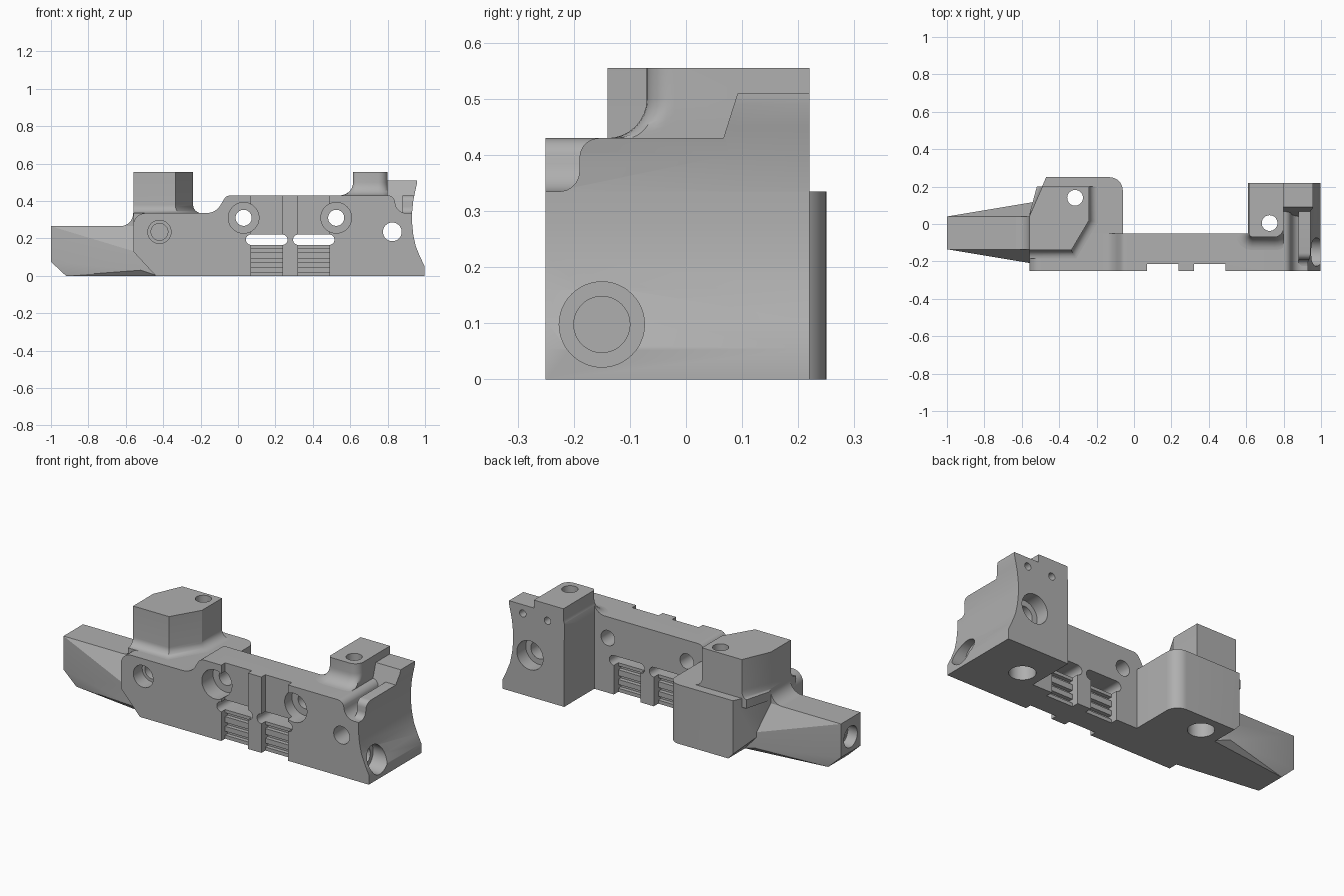
import bpy, bmesh, math
from mathutils import Vector

cube = bpy.data.objects.get("Cube")
if cube:
    bpy.data.objects.remove(cube, do_unlink=True)

grey = bpy.data.materials.new("plain_grey")
grey.use_nodes = True
GREY = (0.43, 0.43, 0.43, 1)
grey.diffuse_color = GREY
grey.node_tree.nodes["Principled BSDF"].inputs["Base Color"].default_value = GREY

parts, cutters = [], []


def add_object(name, bm, cut):
    bmesh.ops.recalc_face_normals(bm, faces=bm.faces)
    mesh = bpy.data.meshes.new(name)
    bm.to_mesh(mesh)
    bm.free()
    mesh.materials.append(grey)
    ob = bpy.data.objects.new(name, mesh)
    bpy.context.scene.collection.objects.link(ob)
    ob.hide_render = cut
    (cutters if cut else parts).append(ob)
    return ob


def place(axis, u, v, w):
    return {"x": (w, u, v), "y": (u, w, v), "z": (u, v, w)}[axis]


def prism(name, pts, axis, a, b, cut=False):
    """Extrude a flat outline along an axis from a to b."""
    bm = bmesh.new()
    face = bm.faces.new([bm.verts.new(place(axis, u, v, a)) for u, v in pts])
    out = bmesh.ops.extrude_face_region(bm, geom=[face])
    move = Vector(place(axis, 0, 0, b - a))
    bmesh.ops.translate(bm, vec=move, verts=[g for g in out["geom"] if isinstance(g, bmesh.types.BMVert)])
    return add_object(name, bm, cut)


def arc(cu, cv, r, start, end, n=8):
    angles = [math.radians(start + (end - start) * i / n) for i in range(n + 1)]
    return [(cu + r * math.cos(t), cv + r * math.sin(t)) for t in angles]


def hole(axis, u, v, r, a, b):
    prism("hole_cutter", arc(u, v, r, 0, 352.5, 47), axis, a, b, True)


def box_cut(x0, x1, y0, y1, z0, z1):
    prism("box_cutter", [(x0, y0), (x1, y0), (x1, y1), (x0, y1)], "z", z0, z1, True)


def grow(pts, d):
    """Offset a counter-clockwise outline outwards with mitred corners."""
    res = []
    for i, p in enumerate(pts):
        p, q, s = Vector(p), Vector(pts[i - 1]), Vector(pts[(i + 1) % len(pts)])
        e, f = (p - q).normalized(), (s - p).normalized()
        n1, n2 = Vector((e.y, -e.x)), Vector((f.y, -f.x))
        m = p + (n1 + n2) * d / (1 + n1.dot(n2))
        res.append((m.x, m.y))
    return res


def flared(name, pts, z0, z1, r, limit):
    """Upright post with a concave fillet at its foot, kept inside limits."""
    xmin, xmax, ymax = limit
    bm = bmesh.new()
    rings = []
    levels = [(r * (1 - math.sin(t)), z0 + r * (1 - math.cos(t)))
              for t in [math.pi / 2 * i / 8 for i in range(9)]]
    for d, z in [(r, z0 - 0.05)] + levels + [(0, z1)]:
        ring = [(min(max(x, xmin), xmax), min(y, ymax)) for x, y in grow(pts, d)]
        rings.append([bm.verts.new((x, y, z)) for x, y in ring])
    for low, high in zip(rings, rings[1:]):
        for i in range(len(low)):
            bm.faces.new((low[i - 1], low[i], high[i], high[i - 1]))
    bm.faces.new(rings[0])
    bm.faces.new(rings[-1])
    return add_object(name, bm, False)


# Front plate with stepped top
plate = [(-0.44, 0), (0.7, 0), (0.7, 0.43)]
plate += arc(-0.04, 0.39, 0.04, 90, 145, 5)
plate += arc(-0.17, 0.425, 0.09, -25, -90, 7)
plate += arc(-0.495, 0.27, 0.065, 90, 180) + [(-0.56, 0.13)]
prism("front_plate", plate, "y", -0.25, -0.05)

# Rear block on the arm side, with chamfered underside
block = [(-0.56, -0.15), (-0.06, -0.15)] + arc(-0.13, 0.18, 0.07, 0, 90) + [(-0.47, 0.25), (-0.56, 0.04)]
prism("rear_block", block, "z", 0, 0.335)
prism("chamfer_cutter", [(-0.7, -0.1), (-0.347, -0.1), (-0.56, 0.13), (-0.7, 0.28)], "y", 0.13, 0.4, True)
prism("chamfer_cutter", [(-0.565, -0.1), (-0.347, -0.1), (-0.565, 0.135)], "y", -0.4, 0.4, True)

# Tower on the rear block
tower = [(-0.56, -0.14), (-0.335, -0.14), (-0.24, 0.02), (-0.24, 0.2), (-0.49, 0.2), (-0.56, 0.04)]
flared("tower", tower, 0.335, 0.555, 0.045, (-0.56, 1, 0.2))

# End block: column, low end section, ridge and raised rear section
end = [(0.61, 0), (1, 0), (1, 0.335)] + arc(0.9, 0.395, 0.06, 270, 190)
end += arc(0.8, 0.39, 0.04, 20, 90) + [(0.61, 0.43)]
prism("end_block", end, "y", -0.25, 0.22)
ridge = [(-0.22, 0.3)] + arc(-0.225, 0.37, 0.035, -90, 0, 5) + arc(-0.155, 0.395, 0.035, 180, 90, 5)
ridge += [(0.07, 0.43), (0.1, 0.3)]
prism("end_ridge", ridge, "x", 0.88, 1)
prism("raised_end", [(0.03, 0.3), (0.065, 0.425), (0.092, 0.51), (0.22, 0.51), (0.22, 0.3)], "x", 0.78, 1)

# Boss on the end block
boss = arc(0.635, -0.05, 0.02, 180, 270, 4) + arc(0.75, -0.02, 0.05, 270, 360, 6) + [(0.8, 0.22), (0.615, 0.22)]
flared("boss", boss, 0.43, 0.555, 0.07, (0, 0.8, 0.22))
box_cut(0.5, 0.6095, -0.0499, 0.4, 0.3, 0.7)

# Concave end face
curve = [(1.1, -0.1), (0.996, -0.1), (0.996, 0.055), (0.972, 0.105), (0.95, 0.16), (0.937, 0.22), (0.931, 0.28),
         (0.931, 0.34), (0.937, 0.4), (0.947, 0.45), (0.956, 0.49), (0.956, 0.7), (1.1, 0.7)]
prism("end_cutter", curve, "y", -0.4, 0.4, True)

# Tapered arm as a hull of its corner points
bm = bmesh.new()
stations = [(-1, -0.135, 0.04, 0.075), (-1, -0.135, 0.04, 0.265), (-0.92, -0.135, 0.04, 0),
            (-0.52, -0.215, 0.12, 0.03), (-0.52, -0.215, 0.12, 0.12),
            (-0.52, -0.135, 0.04, 0.265), (-0.43, -0.2, 0.1, 0)]
for x, y0, y1, z in stations:
    bm.verts.new((x, y0, z))
    bm.verts.new((x, y1, z))
hull = bmesh.ops.convex_hull(bm, input=bm.verts)
bmesh.ops.delete(bm, geom=[v for v in hull["geom_interior"] if isinstance(v, bmesh.types.BMVert)], context="VERTS")
bmesh.ops.dissolve_limit(bm, angle_limit=0.02, verts=bm.verts, edges=bm.edges)
arm = add_object("tapered_arm", bm, False)
fillet = [(-0.53, 0.25), (-0.53, 0.335)] + arc(-0.63, 0.335, 0.07, 0, -90)
prism("arm_fillet", fillet, "y", -0.135, 0.04)

# Stepped holes through the front plate
for x in (0.03, 0.525):
    hole("y", x, 0.31, 0.082, -0.3, -0.15)
    hole("y", x, 0.31, 0.043, -0.3, 0)
hole("y", -0.42, 0.235, 0.062, -0.3, -0.17)
hole("y", -0.42, 0.235, 0.045, -0.3, -0.05)
hole("y", 0.825, 0.235, 0.05, -0.3, 0.3)
hole("y", 0.825, 0.235, 0.082, 0.14, 0.3)
for x in (0.715, 0.87):
    hole("y", x, 0.46, 0.02, 0.14, 0.3)

# Upright holes through tower and boss
for x, y in ((-0.315, 0.14), (0.725, 0.005)):
    hole("z", x, y, 0.042, -0.1, 0.7)
    hole("z", x, y, 0.068, -0.1, 0.1)

# Lengthwise holes in both ends
hole("x", -0.15, 0.098, 0.076, 0.9, 1.1)
hole("x", -0.15, 0.098, 0.05, 0.72, 1.1)
hole("x", -0.047, 0.16, 0.06, -1.1, -0.94)
hole("x", -0.047, 0.16, 0.045, -1.1, -0.8)

# Slots, recesses and grooved webs on each side of the centre bar
for x0, x1 in ((0.07, 0.237), (0.322, 0.488)):
    slot = arc(x1, 0.193, 0.028, -90, 90) + arc(x0, 0.193, 0.028, 90, 270)
    prism("slot_cutter", slot, "y", -0.4, 0, True)
    box_cut(x0, x1, -0.4, -0.215, -0.1, 0.6)
    box_cut(x0, x1, -0.09, 0, -0.1, 0.19)
    for z in (0.02, 0.07, 0.125):
        box_cut(x0, x1, -0.4, -0.192, z, z + 0.022)
        box_cut(x0, x1, -0.113, 0, z, z + 0.022)


def bounds(ob):
    return [(min(v.co[i] for v in ob.data.vertices), max(v.co[i] for v in ob.data.vertices)) for i in range(3)]


# Apply the cuts that reach each part, then remove the cutters
for ob in parts:
    for c in cutters:
        if c.name.startswith("chamfer") and ob is arm or ob.name == "arm_fillet":
            continue
        if all(a[0] < b[1] and b[0] < a[1] for a, b in zip(bounds(ob), bounds(c))):
            mod = ob.modifiers.new("cut", "BOOLEAN")
            mod.operation, mod.solver, mod.object = "DIFFERENCE", "EXACT", c
bpy.context.view_layer.update()
graph = bpy.context.evaluated_depsgraph_get()
baked = [bpy.data.meshes.new_from_object(ob.evaluated_get(graph)) for ob in parts]
for ob, mesh in zip(parts, baked):
    ob.modifiers.clear()
    ob.data = mesh
for c in cutters:
    bpy.data.objects.remove(c, do_unlink=True)

# Smooth the curved surfaces, keep edges crisp
for ob in bpy.context.view_layer.objects:
    ob.select_set(ob in parts)
bpy.context.view_layer.objects.active = parts[0]
bpy.ops.object.shade_smooth_by_angle(angle=math.radians(30))
